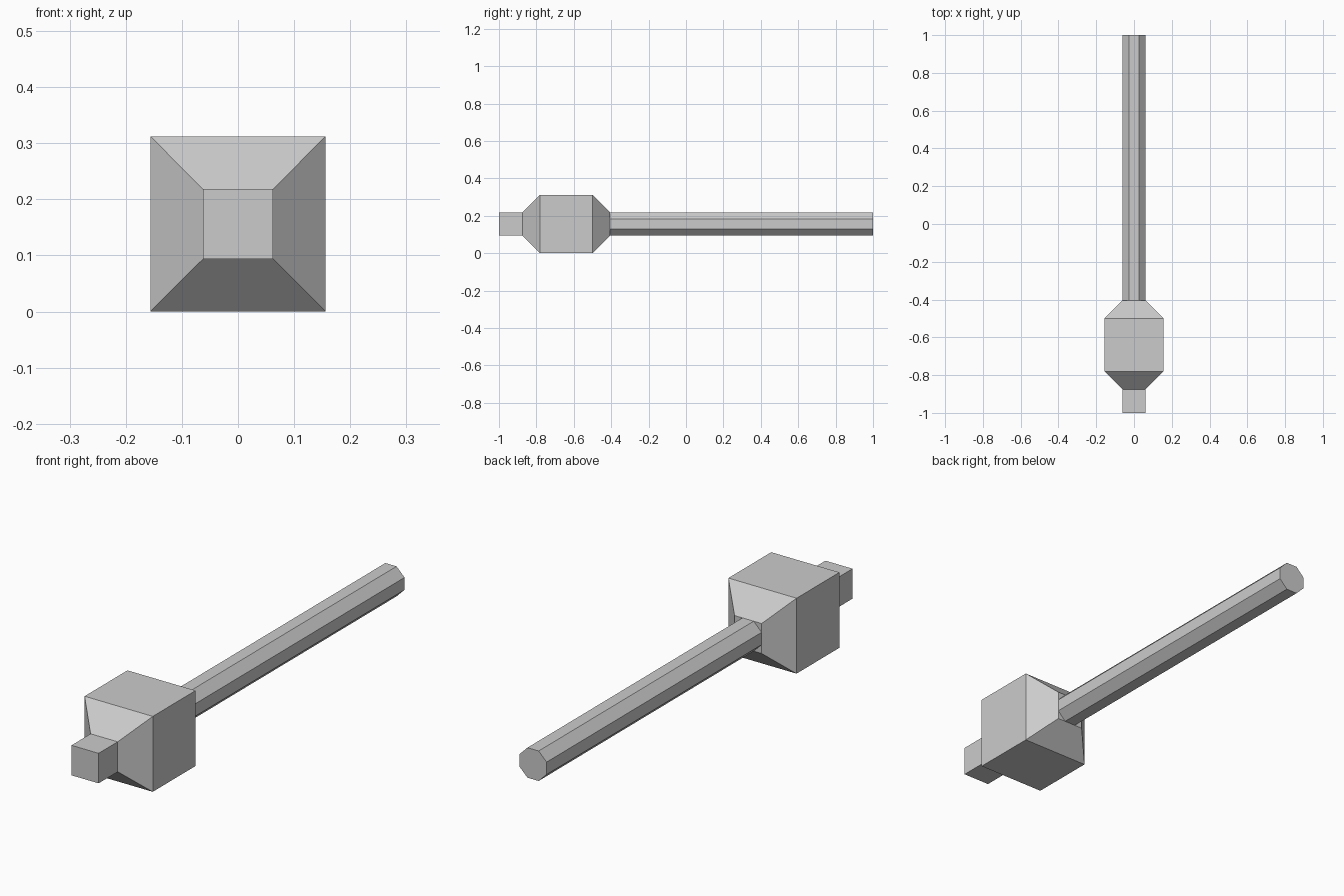
import bpy
import bmesh
from math import cos, sin, pi

cube = bpy.data.objects.get("Cube")
if cube:
    bpy.data.objects.remove(cube, do_unlink=True)

AXIS_Z = 0.156   # height of the long axis
THIN = 0.062     # half width of the shaft and the tip
WIDE = 0.156     # half width of the block

grey = bpy.data.materials.new("plain grey")
grey.use_nodes = True
colour = (0.6, 0.6, 0.6, 1)
grey.diffuse_color = colour
grey.node_tree.nodes["Principled BSDF"].inputs["Base Color"].default_value = colour


def loft(name, sides, stations):
    """Closed prism along y; stations are (y, half width across flats)."""
    bm = bmesh.new()
    rings = []
    for y, half in stations:
        radius = half / cos(pi / sides)
        angles = [2 * pi * (i + 0.5) / sides for i in range(sides)]
        rings.append([bm.verts.new((radius * cos(a), y, AXIS_Z + radius * sin(a)))
                      for a in angles])
    for a, b in zip(rings, rings[1:]):
        for i in range(sides):
            j = (i + 1) % sides
            bm.faces.new((a[i], a[j], b[j], b[i]))
    bm.faces.new(rings[0])
    bm.faces.new(rings[-1])
    bmesh.ops.recalc_face_normals(bm, faces=bm.faces)
    mesh = bpy.data.meshes.new(name)
    bm.to_mesh(mesh)
    bm.free()
    mesh.materials.append(grey)
    obj = bpy.data.objects.new(name, mesh)
    bpy.context.collection.objects.link(obj)
    return obj


# Square tip and tapered block in one piece
loft("head", 4, [(-1, THIN), (-0.875, THIN), (-0.78, WIDE),
                 (-0.5, WIDE), (-0.406, THIN)])

# Eight-sided shaft
loft("shaft", 8, [(-0.406, THIN), (1, THIN)])
